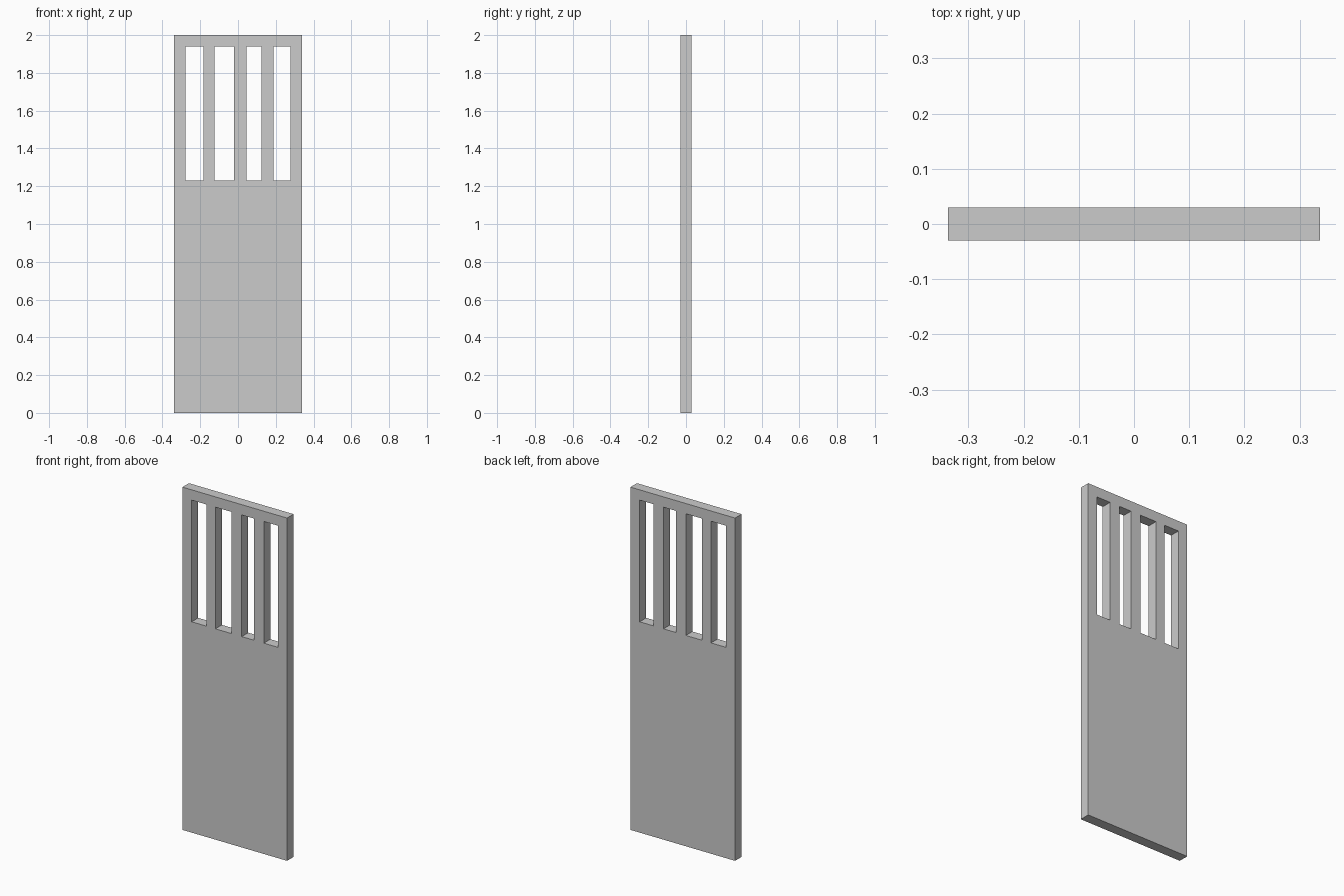
import bpy
import bmesh

if "Cube" in bpy.data.objects:
    bpy.data.objects.remove(bpy.data.objects["Cube"])

HALF_W, HALF_D, HEIGHT = 0.3375, 0.03, 2.0
SILL, HEAD = 1.23, 1.94
# left and right edge of each window slot
SLOTS = [(-0.278, -0.183), (-0.125, -0.02), (0.045, 0.124), (0.188, 0.278)]


def add_rect(curve, x0, x1, z0, z1):
    """Closed rectangle; nested rectangles become holes in the filled curve."""
    s = curve.splines.new('POLY')
    s.points.add(3)
    for p, (x, z) in zip(s.points, [(x0, z0), (x1, z0), (x1, z1), (x0, z1)]):
        p.co = (x, z, 0, 1)
    s.use_cyclic_u = True


# door outline with four slots, extruded to the door thickness
curve = bpy.data.curves.new("slotted_door", 'CURVE')
curve.dimensions = '2D'
curve.fill_mode = 'BOTH'
curve.extrude = HALF_D
add_rect(curve, -HALF_W, HALF_W, 0, HEIGHT)
for x0, x1 in SLOTS:
    add_rect(curve, x0, x1, SILL, HEAD)

door = bpy.data.objects.new("slotted_door", curve)
bpy.context.collection.objects.link(door)
door.rotation_euler.x = 1.5707963
bpy.context.view_layer.objects.active = door
door.select_set(True)
bpy.ops.object.convert(target='MESH')
door = bpy.context.object
bpy.ops.object.transform_apply(rotation=True)

# weld caps to sides, keep everything flat
bm = bmesh.new()
bm.from_mesh(door.data)
bmesh.ops.remove_doubles(bm, verts=bm.verts, dist=1e-4)
bmesh.ops.recalc_face_normals(bm, faces=bm.faces)
for f in bm.faces:
    f.smooth = False
bm.to_mesh(door.data)
bm.free()
